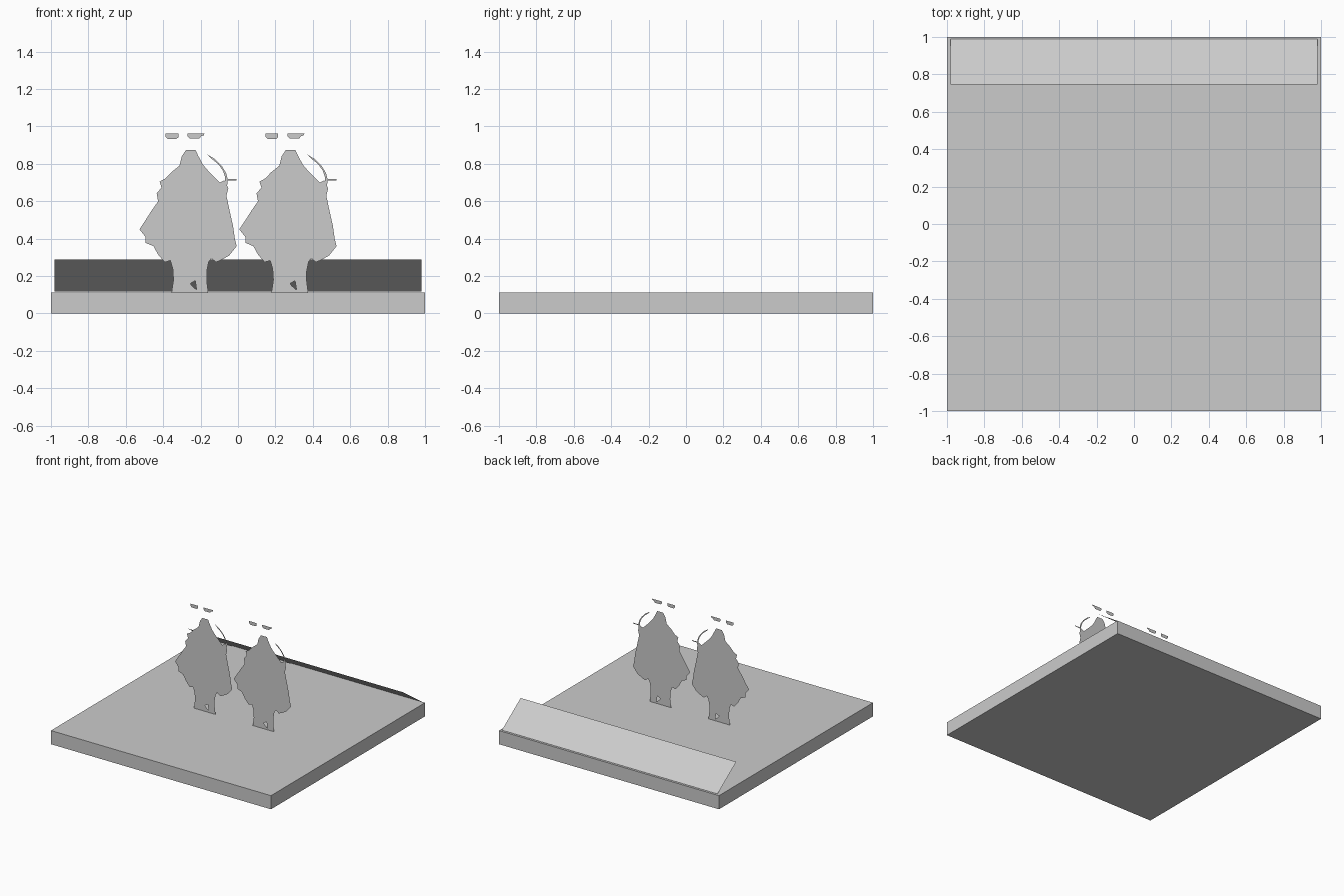
import bpy
from mathutils import Vector
from mathutils.geometry import tessellate_polygon

if "Cube" in bpy.data.objects:
    bpy.data.objects.remove(bpy.data.objects["Cube"])

grey = bpy.data.materials.new("light_grey")
grey.diffuse_color = (0.6, 0.6, 0.6, 1)
grey.use_nodes = True
grey.node_tree.nodes["Principled BSDF"].inputs["Base Color"].default_value = grey.diffuse_color


def add_mesh(name, verts, faces):
    me = bpy.data.meshes.new(name)
    me.from_pydata(verts, [], faces)
    me.materials.append(grey)
    ob = bpy.data.objects.new(name, me)
    bpy.context.collection.objects.link(ob)
    return ob


# square base slab
bpy.ops.mesh.primitive_cube_add(size=1, location=(0, 0, 0.056))
base = bpy.context.object
base.name = "base_slab"
base.scale = (2, 2, 0.112)
base.data.materials.append(grey)

# tilted sheet along the back edge
add_mesh("back_sloped_sheet",
         [(-0.98, 0.99, 0.117), (0.98, 0.99, 0.117), (0.98, 0.747, 0.288), (-0.98, 0.747, 0.288)],
         [(3, 2, 1, 0)])

# flat cut-out outlines, in hundredths of a unit: x from the figure's centre, z from the ground
BODY = [(-1.2, 87.3), (4, 87.3), (5.6, 84), (8, 79.5), (11, 76), (14, 73), (17, 70),
        (19.5, 71.2), (21.5, 67), (20.5, 63), (22.3, 54.5), (24, 47), (25, 40), (26, 36),
        (22, 31), (18.5, 29), (15, 27.4), (12.4, 29.5), (11, 27.5), (10, 22.5), (10, 17.5),
        (10.8, 11.2), (-8.8, 11.2), (-7.8, 18), (-8.2, 24), (-9.5, 28.3), (-12.5, 27.4),
        (-16, 31.5), (-18.5, 36), (-22.8, 37.8), (-22.8, 41), (-26, 45), (-23, 49.5),
        (-19.5, 55), (-16, 60), (-16.8, 64.2), (-14.2, 67.3), (-15.2, 70.5), (-12, 72.3),
        (-9, 75.5), (-4.6, 79), (-3.4, 84)]
LEG_GAP = [(1.2, 16), (3.8, 17.6), (4.6, 12.6), (2, 14.8)]
BOW = [(10.4, 85), (14.5, 82.5), (18, 79), (20.4, 75), (21.2, 71.8), (26, 71.8), (26, 71.2),
       (21.2, 71), (20.6, 66), (19.6, 69), (19.8, 73), (18.6, 76.5), (16, 80), (13, 82.4)]
LEFT_CHIP = [(-12, 96.2), (-5.2, 96.2), (-5.2, 94.2), (-6.2, 93.4), (-11, 93.4), (-12, 94.5)]
RIGHT_CHIP = [(-0.2, 96.2), (8.8, 96.2), (8.4, 95.3), (7, 94.8), (6, 93.5), (1, 93.5), (-0.2, 94.8)]


def cutout(name, loops, cx, cy=-0.065):
    flat = [[Vector((x / 100, z / 100, 0)) for x, z in loop] for loop in loops]
    pts = [p for loop in flat for p in loop]
    faces = []
    for a, b, c in tessellate_polygon(flat):
        # wind every triangle to face the front
        up = (pts[b] - pts[a]).cross(pts[c] - pts[a]).z
        faces.append((a, b, c) if up > 0 else (a, c, b))
    add_mesh(name, [(p.x + cx, cy, p.y) for p in pts], faces)


# two identical standing figures
for side, cx in (("left", -0.267), ("right", 0.267)):
    cutout(side + "_figure_body", [BODY, LEG_GAP], cx)
    cutout(side + "_figure_bow", [BOW], cx)
    cutout(side + "_figure_floating_chip_a", [LEFT_CHIP], cx)
    cutout(side + "_figure_floating_chip_b", [RIGHT_CHIP], cx)
